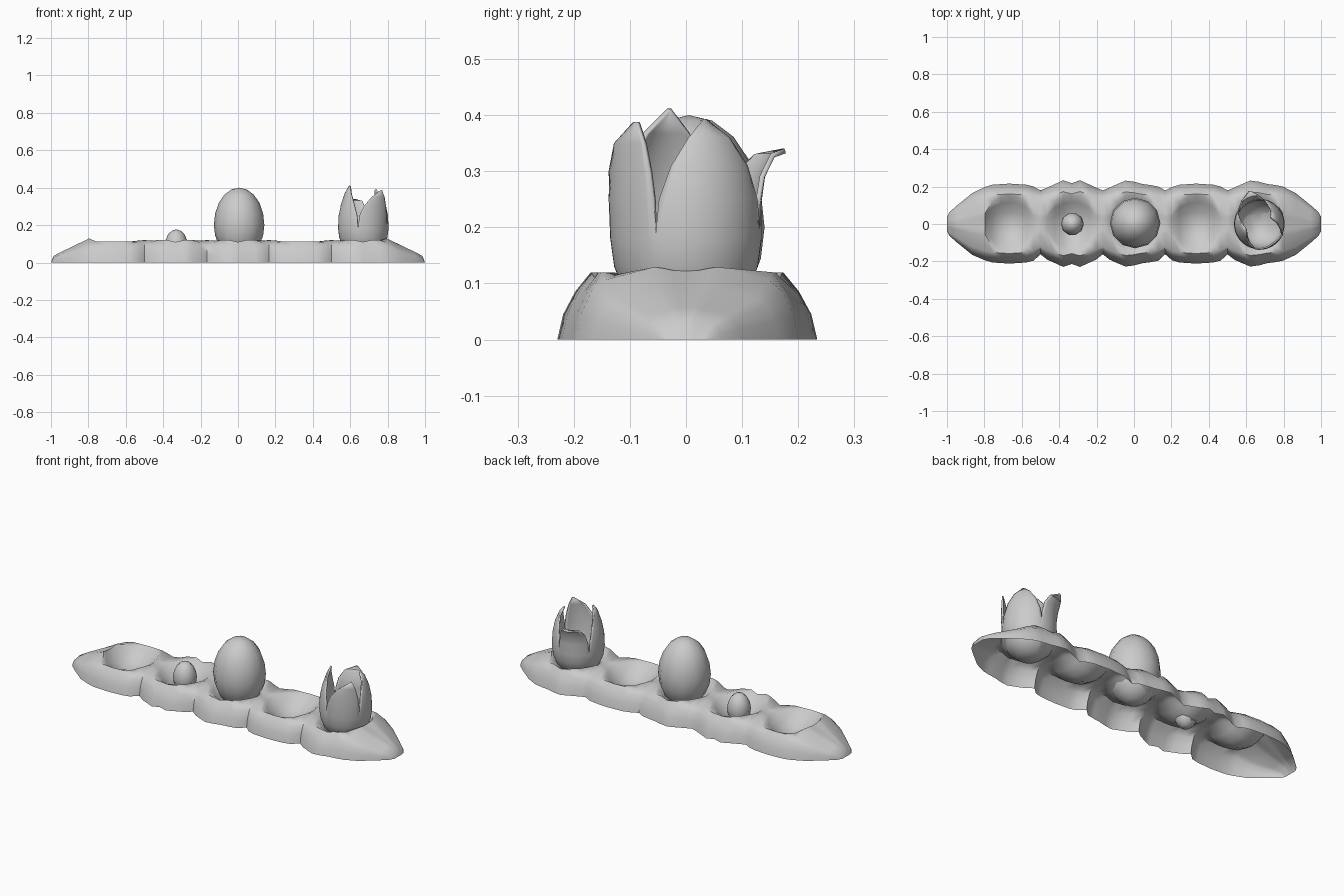
import bpy, bmesh, math

if "Cube" in bpy.data.objects:
    bpy.data.objects.remove(bpy.data.objects["Cube"])


def finish(name, verts, faces, angle=40, thickness=0):
    me = bpy.data.meshes.new(name)
    me.from_pydata(verts, [], faces)
    bm = bmesh.new()
    bm.from_mesh(me)
    bmesh.ops.remove_doubles(bm, verts=bm.verts, dist=0.0005)
    bmesh.ops.recalc_face_normals(bm, faces=bm.faces)
    bm.to_mesh(me)
    bm.free()
    ob = bpy.data.objects.new(name, me)
    bpy.context.collection.objects.link(ob)
    if thickness:
        m = ob.modifiers.new("wall", 'SOLIDIFY')
        m.thickness = thickness
        m.offset = -1
    bpy.ops.object.select_all(action='DESELECT')
    ob.select_set(True)
    bpy.context.view_layer.objects.active = ob
    bpy.ops.object.shade_smooth_by_angle(angle=math.radians(angle))
    return ob


def grid_faces(rows, cols, start=0, wrap=False):
    out = []
    for i in range(rows - 1):
        for j in range(cols if wrap else cols - 1):
            k = (j + 1) % cols
            a = start + i * cols
            out.append((a + j, a + k, a + cols + k, a + cols + j))
    return out


# Pod base: row of five cells, each a bowl with a bulging outer wall
CELL = 1 / 3
STEPS = [-CELL / 2, -0.13, -0.09, -0.045, 0, 0.045, 0.09, 0.13]
OPEN_W = [0.18, 0.198, 0.21, 0.213, 0.216, 0.213, 0.21, 0.2]
LIP_W = [0.18, 0.195, 0.213, 0.234, 0.218, 0.234, 0.213, 0.195]
FOLD_W = [0.18, 0.195, 0.213, 0.232, 0.226, 0.214, 0.208, 0.2]
WIDTHS = [OPEN_W, LIP_W, FOLD_W, OPEN_W, FOLD_W]


def section(x, w, top, r=0.04, dx=0.14, lift=1.0, neck=0.0, drop=0.0):
    def bowl(f):
        d = min(1, (dx / 0.14) ** 2 + (f * r / 0.155) ** 2) ** 0.85
        return top - 0.085 * (1 - d)
    back = [(w, 0), (w * 0.955, 0.045 * lift), (w * 0.86, 0.086 * lift),
            (max(r * 1.04, w * 0.74), top - drop), (r, top - 0.003)]
    pts = back + [(r * f, bowl(f)) for f in (0.75, 0.4, 0)]
    front = [(-y * (1 - neck), z) for y, z in pts[:4]] + [(-y, z) for y, z in pts[4:7]]
    return [(x, y, z) for y, z in pts + front[::-1]]


def end(sign):
    tips = [(0.865, 0.165, 0.095, 0.72, 0.022), (0.945, 0.1, 0.057, 0.42, 0.012),
            (0.985, 0.065, 0.036, 0.27, 0.008)]
    rows = [section(sign * x, w, top, w * 0.3, 0.14, lift, 0, drop)
            for x, w, top, lift, drop in tips]
    rows.append([(sign, y * 0.6, 0) for x, y, z in rows[-1]])
    return rows


rows = end(-1)[::-1]
for c, widths in enumerate(WIDTHS):
    for dx, w in zip(STEPS, widths):
        if c == 0 and dx < -0.14:
            continue
        r = max(0.05, 0.155 * math.sqrt(max(0, 1 - (dx / 0.14) ** 2)))
        top = 0.12 if abs(dx) > 0.12 else (0.112 if widths is OPEN_W else 0.12)
        drop = 0.012 if abs(dx) > 0.12 else 0.0
        if (c == 0 and dx == -0.13) or (c == 4 and dx == 0.13):
            top, drop = 0.132, 0.026
        if widths is not OPEN_W and dx == 0:
            top = 0.11
        rows.append(section((c - 2) * CELL + dx, w, top, r, dx,
                            neck=0.1 if abs(dx) > 0.15 else 0.02, drop=drop))
rows += end(1)
cols = len(rows[0])
finish("pod_base", [p for row in rows for p in row], grid_faces(len(rows), cols), 50)


# Eggs: lathed profile
def lathe(name, cx, cy, profile, n=12):
    v = [(cx + r * math.cos(2 * math.pi * j / n), cy + r * math.sin(2 * math.pi * j / n), z)
         for r, z in profile for j in range(n)]
    return finish(name, v, grid_faces(len(profile), n, 0, True), 60)


def egg_profile(r, bottom, mid, top, n=10):
    pts = []
    for i in range(n + 1):
        a = -math.pi / 2 + math.pi * i / n
        h = (top - mid) if a > 0 else (mid - bottom)
        pts.append((r * math.cos(a), mid + h * math.sin(a)))
    return pts


lathe("large_egg", 0.006, 0.005, egg_profile(0.135, 0.02, 0.2, 0.4))
lathe("small_egg", -0.33, 0, egg_profile(0.061, 0.01, 0.09, 0.177, 8), 10)

# Hatched egg: cup plus four petals (start angle, end angle, tip angle, path of radius and height)
verts, faces = [], []
CX, N = 0.67, 60
cup = [(0.0, 0.025), (0.06, 0.04), (0.108, 0.08), (0.128, 0.13), (0.135, 0.18)]
verts += [(CX + r * math.cos(2 * math.pi * j / N), r * math.sin(2 * math.pi * j / N), z)
          for r, z in cup for j in range(N)]
faces += grid_faces(len(cup), N, 0, True)

PETALS = [
    (150, 258, 202, [(0.135, 0.18), (0.132, 0.25), (0.12, 0.31), (0.1, 0.37), (0.08, 0.412)]),
    (258, 336, 318, [(0.135, 0.18), (0.138, 0.25), (0.138, 0.3), (0.136, 0.35), (0.133, 0.388)]),
    (-24, 78, 27, [(0.135, 0.18), (0.132, 0.25), (0.12, 0.31), (0.1, 0.36), (0.075, 0.393)]),
    (78, 150, 106, [(0.135, 0.18), (0.134, 0.24), (0.141, 0.29), (0.158, 0.325), (0.184, 0.332)]),
]
SPREAD = [1, 0.95, 0.78, 0.48, 0.05]
for a0, a1, tip, path in PETALS:
    start = len(verts)
    n = (a1 - a0) // 6
    for (r, z), s in zip(path, SPREAD):
        for j in range(n + 1):
            a = math.radians(tip + (a0 + (a1 - a0) * j / n - tip) * s)
            verts.append((CX + r * math.cos(a), r * math.sin(a), z))
    faces += grid_faces(len(path), n + 1, start)
finish("hatched_egg", verts, faces, 45, 0.009)
